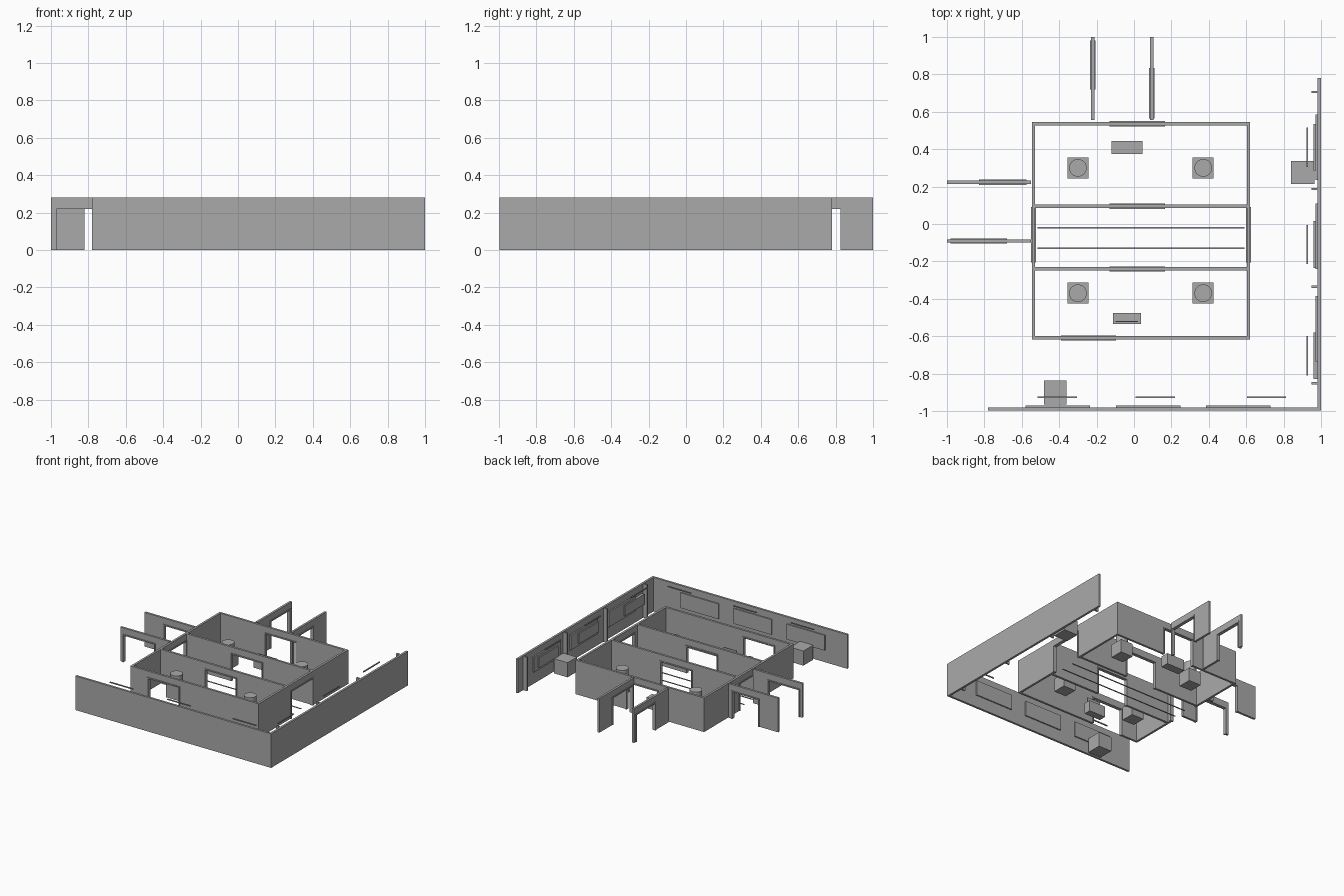
import bpy, bmesh
from mathutils import Matrix, Vector

if "Cube" in bpy.data.objects:
    bpy.data.objects.remove(bpy.data.objects["Cube"])

H, DOOR, T = 0.28, 0.22, 0.018      # wall height, door height, wall thickness

grey = bpy.data.materials.new("plain_grey")
grey.diffuse_color = (0.4, 0.4, 0.4, 1)
grey.use_nodes = True
grey.node_tree.nodes["Principled BSDF"].inputs["Base Color"].default_value = grey.diffuse_color


def finish(name, bm):
    me = bpy.data.meshes.new(name)
    bm.to_mesh(me)
    bm.free()
    me.materials.append(grey)
    ob = bpy.data.objects.new(name, me)
    bpy.context.collection.objects.link(ob)
    return ob


def add_box(bm, x0, x1, y0, y1, z0, z1):
    m = Matrix.Translation(((x0 + x1) / 2, (y0 + y1) / 2, (z0 + z1) / 2))
    m = m @ Matrix.Diagonal((x1 - x0, y1 - y0, z1 - z0, 1))
    bmesh.ops.create_cube(bm, size=1, matrix=m)


def box(name, *dims):
    bm = bmesh.new()
    add_box(bm, *dims)
    return finish(name, bm)


def run(bm, axis, c, t, a, b, z0, z1):
    """Slab of thickness t centred on c, running a..b along the axis."""
    if axis == 'x':
        add_box(bm, a, b, c - t / 2, c + t / 2, z0, z1)
    else:
        add_box(bm, c - t / 2, c + t / 2, a, b, z0, z1)


def wall(name, axis, c, a, b, door=None):
    """Wall with an optional doorway; door = outer limits of its casing."""
    bm = bmesh.new()
    if not door:
        run(bm, axis, c, T, a, b, 0, H)
        return finish(name, bm)
    d0, d1 = door[0] + 0.01, door[1] - 0.01
    # wall as one outline with the doorway notched out, then thickened
    pts = [(a, 0), (d0, 0), (d0, DOOR), (d1, DOOR), (d1, 0), (b, 0), (b, H), (a, H)]
    place = (lambda u, z: (u, c - T / 2, z)) if axis == 'x' else (lambda u, z: (c - T / 2, u, z))
    face = bm.faces.new([bm.verts.new(place(u, z)) for u, z in pts])
    ext = bmesh.ops.extrude_face_region(bm, geom=[face])
    off = Vector((0, T, 0)) if axis == 'x' else Vector((T, 0, 0))
    bmesh.ops.translate(bm, vec=off,
                        verts=[v for v in ext['geom'] if isinstance(v, bmesh.types.BMVert)])
    bmesh.ops.recalc_face_normals(bm, faces=bm.faces)
    finish(name, bm)
    # door casing, slightly proud of the wall
    bm = bmesh.new()
    F = T + 0.01
    run(bm, axis, c, F, door[0], d0, 0, DOOR + 0.01)
    run(bm, axis, c, F, d1, door[1], 0, DOOR + 0.01)
    run(bm, axis, c, F, d0, d1, DOOR, DOOR + 0.01)
    finish(name + "_door_casing", bm)


# outer walls
wall("front_outer_wall", 'x', -0.989, -0.78, 0.982)
wall("right_outer_wall", 'y', 0.991, -0.998, 0.78)

# central block of rooms
mid = (-0.13, 0.165)
wall("room_left_wall", 'y', -0.537, -0.618, 0.545, (-0.205, 0.09))
wall("room_right_wall", 'y', 0.612, -0.618, 0.545, (-0.205, 0.09))
wall("room_front_wall", 'x', -0.609, -0.528, 0.603, (-0.39, -0.095))
wall("room_back_wall", 'x', 0.536, -0.528, 0.603, mid)
wall("corridor_back_wall", 'x', 0.095, -0.528, 0.603, mid)
wall("corridor_front_wall", 'x', -0.24, -0.528, 0.603, mid)

# stub walls leading outwards
wall("left_stub_wall_a", 'x', 0.223, -1.0, -0.55, (-0.83, -0.575))
wall("left_stub_wall_b", 'x', -0.091, -1.0, -0.55, (-0.98, -0.68))
wall("back_stub_wall_a", 'y', -0.22, 0.555, 1.0, (0.72, 0.98))
wall("back_stub_wall_b", 'y', 0.095, 0.555, 1.0, (0.565, 0.835))

# floor guide strips in the corridor
for i, y in enumerate((-0.02, -0.13)):
    box(f"corridor_strip_{i}", -0.515, 0.59, y - 0.004, y + 0.004, 0, 0.005)

# display pedestals: square base with a round top
for i, (x, y) in enumerate([(-0.3, 0.3), (0.37, 0.3), (-0.3, -0.37), (0.37, -0.37)]):
    box(f"pedestal_base_{i}", x - 0.056, x + 0.056, y - 0.056, y + 0.056, 0, 0.11)
    bm = bmesh.new()
    bmesh.ops.create_cone(bm, cap_ends=True, segments=32, radius1=0.047, radius2=0.047,
                          depth=0.08, matrix=Matrix.Translation((x, y, 0.15)))
    ob = finish(f"pedestal_drum_{i}", bm)
    bpy.context.view_layer.objects.active = ob
    ob.select_set(True)
    bpy.ops.object.shade_smooth_by_angle()
    ob.select_set(False)

# low cases, benches and a screen in the rooms
box("back_room_case", -0.12, 0.046, 0.375, 0.445, 0, 0.09)
box("front_room_case", -0.113, 0.037, -0.535, -0.475, 0, 0.09)
box("front_room_screen", -0.098, 0.022, -0.524, -0.518, 0.09, 0.14)
box("front_wall_plinth", -0.48, -0.36, -0.965, -0.838, 0, 0.12)
box("right_wall_plinth", 0.84, 0.965, 0.215, 0.338, 0, 0.12)

# picture panels and lamp bars on the front wall
for i, x in enumerate((-0.58, -0.097, 0.385)):
    box(f"front_panel_{i}", x, x + 0.345, -0.982, -0.97, 0.1, 0.225)
for i, x in enumerate((-0.515, 0.008, 0.603)):
    box(f"front_lamp_bar_{i}", x, x + 0.21, -0.93, -0.922, 0.268, 0.276)

# panels, lamp bars and ribs on the right wall
for i, y in enumerate((-0.735, -0.24, 0.235)):
    box(f"right_panel_{i}", 0.97, 0.984, y, y + 0.35, 0.1, 0.225)
for i, y in enumerate((-0.83, -0.235, 0.285)):
    box(f"right_picture_{i}", 0.96, 0.984, y, y + 0.25, 0.12, 0.205)
for i, y in enumerate((-0.81, -0.215, 0.305)):
    box(f"right_lamp_bar_{i}", 0.922, 0.93, y, y + 0.21, 0.268, 0.276)
for i, y in enumerate((-0.852, -0.335, 0.187, 0.706)):
    box(f"right_wall_rib_{i}", 0.948, 0.984, y - 0.006, y + 0.006, 0, 0.278)
